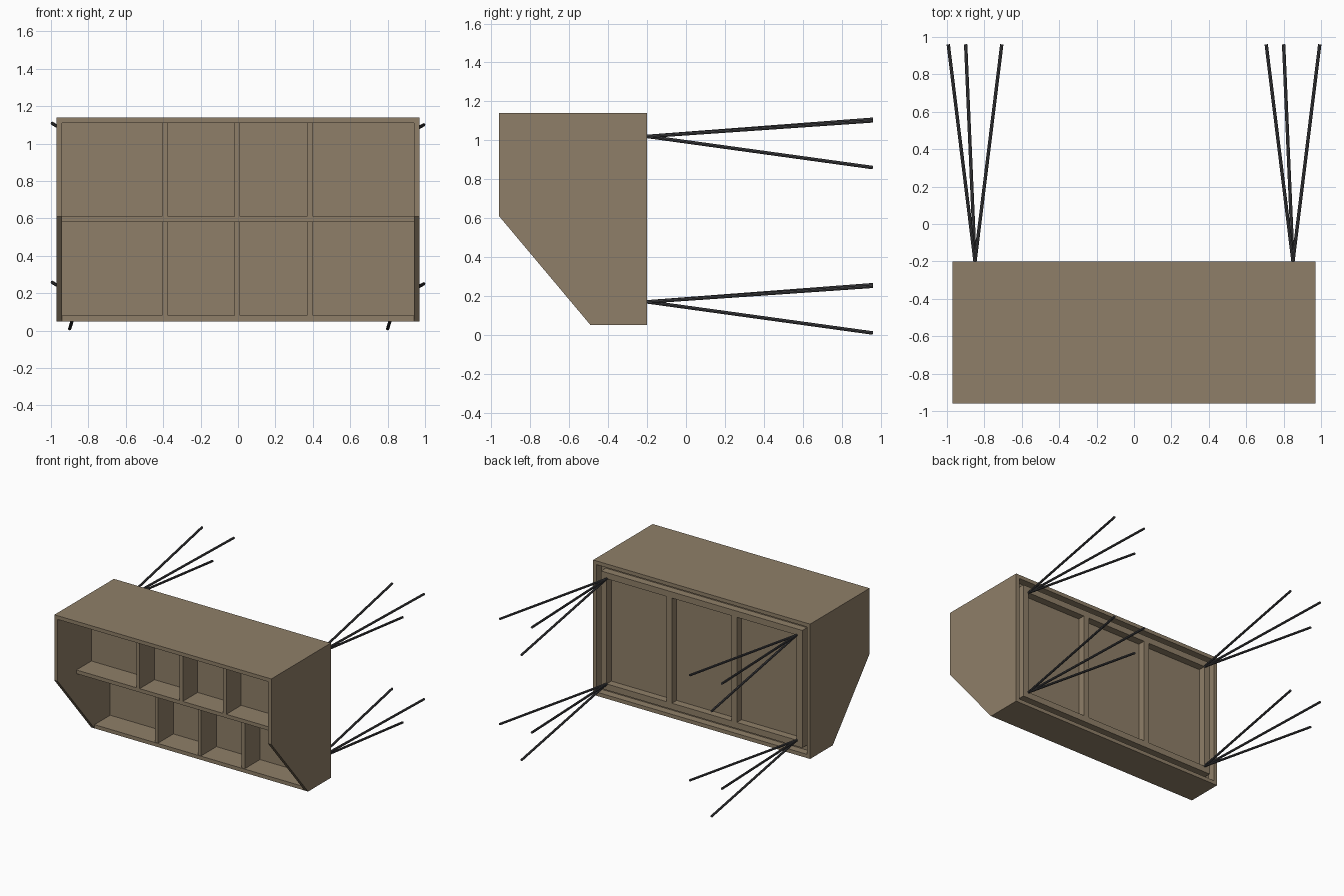
import bpy, bmesh
from mathutils import Vector

if "Cube" in bpy.data.objects:
    bpy.data.objects.remove(bpy.data.objects["Cube"])


def material(name, rgb):
    m = bpy.data.materials.new(name)
    m.diffuse_color = (*rgb, 1)
    m.use_nodes = True
    m.node_tree.nodes["Principled BSDF"].inputs["Base Color"].default_value = m.diffuse_color
    return m


WOOD = material("wood", (0.275, 0.212, 0.138))
DARK = material("dark_metal", (0.06, 0.06, 0.065))


def finish(name, bm, mat):
    bmesh.ops.recalc_face_normals(bm, faces=bm.faces)
    me = bpy.data.meshes.new(name)
    bm.to_mesh(me)
    bm.free()
    me.materials.append(mat)
    ob = bpy.data.objects.new(name, me)
    bpy.context.collection.objects.link(ob)
    return ob


def box(name, x, y, z, mat=WOOD):
    """Box from (min, max) pairs on each axis."""
    bm = bmesh.new()
    bmesh.ops.create_cube(bm, size=1)
    for v in bm.verts:
        v.co = [r[0] if c < 0 else r[1] for c, r in zip(v.co, (x, y, z))]
    return finish(name, bm, mat)


def rod(name, a, b, radius=0.009):
    a, b = Vector(a), Vector(b)
    d = b - a
    bm = bmesh.new()
    bmesh.ops.create_cone(bm, cap_ends=True, segments=8, radius1=radius,
                          radius2=radius, depth=d.length)
    rot = d.to_track_quat('Z', 'Y')
    for v in bm.verts:
        v.co = (a + b) / 2 + rot @ v.co
    return finish(name, bm, DARK)


# Side panels with the slanted lower front
PROFILE = [(-0.20, 0.05), (-0.20, 1.14), (-0.96, 1.14), (-0.96, 0.61), (-0.49, 0.05)]
for side, x0 in (("left", -0.97), ("right", 0.94)):
    bm = bmesh.new()
    face = bm.faces.new([bm.verts.new((x0, y, z)) for y, z in PROFILE])
    ext = bmesh.ops.extrude_face_region(bm, geom=[face])
    bmesh.ops.translate(bm, vec=(0.03, 0, 0),
                        verts=[g for g in ext["geom"] if isinstance(g, bmesh.types.BMVert)])
    finish(side + "_side_panel", bm, WOOD)

# Horizontal boards and stepped back panels
INNER = (-0.94, 0.94)
box("top_board", INNER, (-0.96, -0.20), (1.11, 1.14))
box("bottom_board", INNER, (-0.49, -0.20), (0.05, 0.08))
box("middle_shelf", INNER, (-0.72, -0.29), (0.58, 0.61))
box("upper_back_panel", INNER, (-0.53, -0.50), (0.61, 1.11))
box("lower_back_panel", INNER, (-0.29, -0.26), (0.08, 1.11))

# Compartment dividers, upper row set further forward
for i, x in enumerate((-0.39, -0.005, 0.385)):
    span = (x - 0.015, x + 0.015)
    box(f"upper_divider_{i}", span, (-0.72, -0.53), (0.61, 1.11))
    box(f"lower_divider_{i}", span, (-0.485, -0.29), (0.08, 0.58))

# Mounting frame on the back: two rails and four studs
DEPTH = (-0.26, -0.20)
for name, z in (("top", 1.02), ("bottom", 0.12)):
    box(name + "_frame_rail", (-0.90, 0.90), DEPTH, (z, z + 0.05))
for i, x in enumerate((-0.875, -0.29, 0.29, 0.875)):
    box(f"frame_stud_{i}", (x - 0.025, x + 0.025), DEPTH, (0.17, 1.02))

# Three splayed rods from each frame corner
for x in (-0.85, 0.85):
    for z in (0.17, 1.02):
        for i, (dx, dz) in enumerate(((-0.143, 0.088), (0.143, 0.08), (-0.05, -0.16))):
            rod(f"rod_{i}", (x, -0.20, z), (x + dx, 0.96, z + dz))
